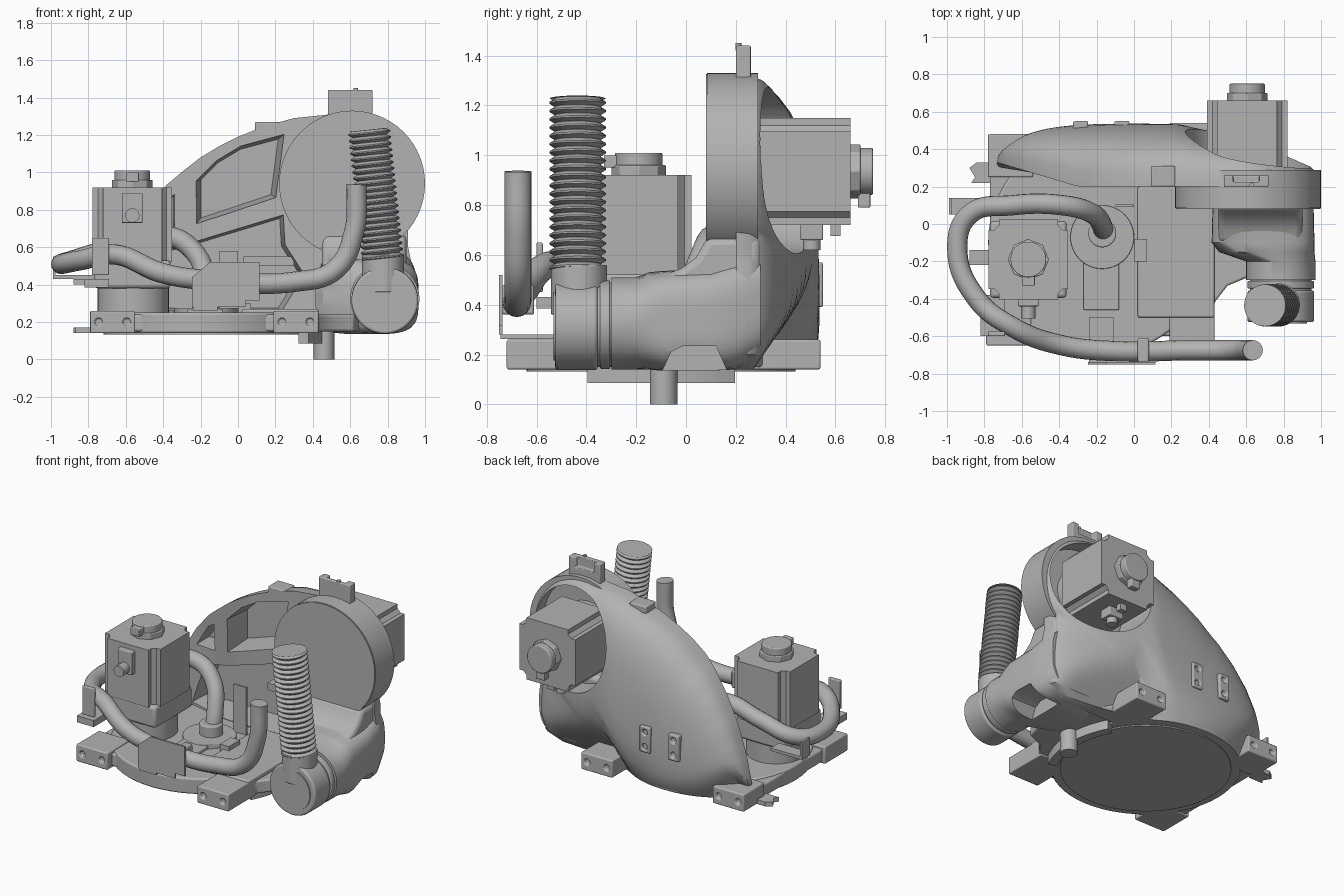
import bpy, bmesh, math
from mathutils import Vector, Matrix

cube = bpy.data.objects.get("Cube")
if cube:
    bpy.data.objects.remove(cube, do_unlink=True)

grey = bpy.data.materials.new("machine grey")
grey.use_nodes = True
grey.diffuse_color = (0.45, 0.45, 0.45, 1)
grey.node_tree.nodes["Principled BSDF"].inputs["Base Color"].default_value = grey.diffuse_color


def place(axis, u, v, w):
    return {"x": (w, u, v), "y": (u, w, v), "z": (u, v, w)}[axis]


def loft(name, rings, bevel=0):
    """Skin closed rings of equal length and cap both ends."""
    bm = bmesh.new()
    rows = [[bm.verts.new(p) for p in ring] for ring in rings]
    n = len(rows[0])
    for a, b in zip(rows, rows[1:]):
        for i in range(n):
            bm.faces.new((a[i], a[(i + 1) % n], b[(i + 1) % n], b[i]))
    bm.faces.new(rows[0])
    bm.faces.new(rows[-1])
    bmesh.ops.recalc_face_normals(bm, faces=bm.faces)
    mesh = bpy.data.meshes.new(name)
    bm.to_mesh(mesh)
    bm.free()
    mesh.materials.append(grey)
    ob = bpy.data.objects.new(name, mesh)
    bpy.context.collection.objects.link(ob)
    if bevel:
        mod = ob.modifiers.new("bevel", "BEVEL")
        mod.width, mod.segments = bevel, 3
        mod.limit_method = "ANGLE"
    return ob


def prism(name, axis, pts, lo, hi, bevel=0, taper=1):
    mu = sum(p[0] for p in pts) / len(pts)
    mv = sum(p[1] for p in pts) / len(pts)
    far = [(mu + (u - mu) * taper, mv + (v - mv) * taper) for u, v in pts]
    return loft(name, [[place(axis, u, v, lo) for u, v in pts],
                       [place(axis, u, v, hi) for u, v in far]], bevel)


def oval(u, v, ru, rv, power=2, n=56):
    """Superellipse: power 2 is round, higher is squarer."""
    pts = []
    for i in range(n):
        c, s = math.cos(math.tau * i / n), math.sin(math.tau * i / n)
        k = (abs(c) ** power + abs(s) ** power) ** (-1 / power)
        pts.append((u + ru * c * k, v + rv * s * k))
    return pts


def circle(u, v, r, n=56):
    return oval(u, v, r, r, 2, n)


def arc(u, v, r, start, end, step):
    return [(u + r * math.cos(math.radians(d)), v + r * math.sin(math.radians(d)))
            for d in range(start, end, step)]


def cyl(name, axis, u, v, r, lo, hi, bevel=0):
    return prism(name, axis, circle(u, v, r), lo, hi, bevel)


def box(name, x, y, z, bevel=0):
    return prism(name, "z", [(x[0], y[0]), (x[1], y[0]), (x[1], y[1]), (x[0], y[1])], *z, bevel)


def cut(ob, *cutters):
    bpy.context.view_layer.objects.active = ob
    for c in cutters:
        mod = ob.modifiers.new("cut", "BOOLEAN")
        mod.operation, mod.object, mod.solver = "DIFFERENCE", c, "EXACT"
        bpy.ops.object.modifier_apply(modifier=mod.name)


def discard(*obs):
    for ob in obs:
        bpy.data.objects.remove(ob, do_unlink=True)


def tube(name, pts, r):
    cu = bpy.data.curves.new(name, "CURVE")
    cu.dimensions, cu.bevel_depth, cu.use_fill_caps = "3D", r, True
    cu.bevel_resolution = 6
    sp = cu.splines.new("BEZIER")
    sp.bezier_points.add(len(pts) - 1)
    for bp, p in zip(sp.bezier_points, pts):
        bp.co = p
        bp.handle_left_type = bp.handle_right_type = "AUTO"
    cu.materials.append(grey)
    ob = bpy.data.objects.new(name, cu)
    bpy.context.collection.objects.link(ob)
    bpy.ops.object.select_all(action="DESELECT")
    ob.select_set(True)
    bpy.context.view_layer.objects.active = ob
    bpy.ops.object.convert(target="MESH")


def motor_section(u, v, h):
    """Square with stepped and chamfered corners."""
    a, b = h - 0.055, h - 0.03
    pts = []
    for c, s in ((1, 0), (0, 1), (-1, 0), (0, -1)):
        pts += [(u + p * c - q * s, v + p * s + q * c) for p, q in ((h, a), (b, a), (a, b), (a, h))]
    return pts


# Domed arm shell: outline rings shrink towards the bottom while moving back
HUB = (0.61, 0.94)
outline = [(-0.74, 0.14), (-0.735, 0.2), (-0.73, 0.3), (-0.7, 0.42), (-0.66, 0.52), (-0.6, 0.65), (-0.5, 0.8),
           (-0.38, 0.935), (-0.29, 1.01), (-0.2, 1.08), (-0.1, 1.14), (0, 1.19), (0.15, 1.25), (0.3, 1.29)]
outline += arc(*HUB, 0.385, -39, 106, 8)[::-1]
outline += [(0.91, 0.6), (0.93, 0.5), (0.94, 0.4), (0.94, 0.32), (0.9, 0.2), (0.78, 0.14)]
outline = [((a[0] * (3 - k) + b[0] * k) / 3, (a[1] * (3 - k) + b[1] * k) / 3)
           for a, b in zip(outline, outline[1:] + outline[:1]) for k in range(3)]


def shell_ring(s):
    ring = []
    for px, pz in outline:
        x, z = px * s, 0.14 + (pz - 0.14) * s
        front = 0.2 + 0.3 * max(0, -px - 0.3)
        back = 0.54 - 0.2 * max(0, x - 0.25)
        y = front + (back - front) * (1 - s ** 3) ** (1 / 3)
        # the foot of the wall draws in softly to the round base
        foot = max(0.27, math.sqrt(max(0, 0.36 - (x + 0.18) ** 2)) - 0.1) + 0.7 * (z - 0.14)
        ring.append((x, (y ** -16 + foot ** -16) ** (-1 / 16), z))
    return ring


shell = loft("arm_shell", [shell_ring(s) for s in (1, 0.995, 0.98, 0.95, 0.9, 0.85, 0.8, 0.74, 0.68, 0.61,
                                                   0.54, 0.47, 0.4, 0.32, 0.24, 0.14, 0.06)])
hub = cyl("hub_ring", "y", *HUB, 0.39, 0.085, 0.29)
bore = cyl("bore_cutter", "y", *HUB, 0.335, 0.21, 0.9)
pocket = prism("pocket_cutter", "y", [(-0.25, 0.69), (-0.25, 0.95), (-0.13, 1.07), (0.02, 1.16),
               (0.28, 1.23), (0.23, 0.85)], 0, 0.39, 0, 0.78)
side_pocket = prism("side_pocket_cutter", "y", [(-0.53, 0.66), (-0.33, 0.68), (-0.33, 0.9), (-0.39, 0.86)],
                    0, 0.39, 0, 0.75)
cavity = prism("cavity_cutter", "y", [(-0.6, 0.24), (-0.46, 0.58), (-0.27, 0.63), (0.26, 0.79),
               (0.27, 0.62), (0.38, 0.45), (0.25, 0.24)], 0, 0.41, 0, 0.87)
cut(shell, pocket, side_pocket, cavity, bore)
cut(hub, bore)
discard(bore, pocket, side_pocket, cavity)
cyl("hub_cover", "y", *HUB, 0.386, 0.08, 0.1)
box("cavity_rail", (0.03, 0.3), (0.28, 0.42), (0.5, 0.55))

# Brackets and pads on the shell
top = box("top_bracket", (0.48, 0.72), (0.2, 0.26), (1.3, 1.44), 0.006)
notch = box("bracket_cutter", (0.53, 0.67), (0.225, 0.4), (1.37, 1.6))
cut(top, notch)
discard(notch)
cyl("bracket_pin", "z", 0.63, 0.21, 0.012, 1.42, 1.45)
box("lifting_pad", (0.09, 0.22), (0.2, 0.31), (1.22, 1.27), 0.008)


def drilled_plate(name, x, y, z, holes, side):
    """Box with round holes sunk into its front (-1) or back (1) face."""
    plate = box(name, x, y, z, 0.008)
    face = y[0] if side < 0 else y[1]
    for hx, hz in holes:
        c = cyl("hole_cutter", "y", hx, hz, 0.02, face - 0.02, face + 0.02)
        cut(plate, c)
        discard(c)


for x in (-0.285, -0.065):
    drilled_plate("back_pad", (x - 0.04, x + 0.04), (0.48, 0.55), (0.39, 0.57),
                  [(x, 0.43), (x, 0.53)], 1)

# Base: round foot, deck and drilled feet
cyl("base_disc", "z", -0.18, -0.1, 0.6, 0.14, 0.25, 0.012)
cyl("base_underside", "z", -0.18, -0.1, 0.54, 0.132, 0.15)
prism("base_deck", "z", [(-0.77, -0.4), (-0.6, -0.6), (0.42, -0.6), (0.43, -0.42), (0.5, -0.33),
      (0.62, -0.28), (0.7, 0.0), (0.6, 0.25), (0.3, 0.35), (-0.6, 0.4), (-0.77, 0.35)],
      0.15, 0.24, 0.012)
for name, cx, y, side in (("front_foot", -0.67, (-0.65, -0.4), -1), ("front_foot", 0.31, (-0.72, -0.4), -1),
                          ("back_foot", -0.66, (0.25, 0.48), 1), ("back_foot", 0.31, (0.25, 0.54), 1)):
    drilled_plate(name, (cx - 0.12, cx + 0.12), y, (0.14, 0.26),
                  [(cx - 0.075, 0.2), (cx + 0.075, 0.2)], side)
box("deck_step", (0.02, 0.43), (-0.5, 0.2), (0.2, 0.27), 0.01)
box("deck_pad", (-0.27, -0.08), (-0.46, -0.2), (0.2, 0.27), 0.006)
prism("stop_arc", "z", arc(-0.18, -0.1, 0.63, -28, 29, 4) + arc(-0.18, -0.1, 0.57, -28, 29, 4)[::-1],
      0.085, 0.16)
cyl("stop_pin", "z", 0.46, -0.09, 0.055, 0, 0.16)
prism("side_hook", "z", [(-0.76, 0.22), (-0.87, 0.22), (-0.85, 0.25), (-0.88, 0.3), (-0.84, 0.33),
      (-0.76, 0.33)], 0.14, 0.17)

# Shoulder: round barrel swelling into a squarer body behind, relieved below
sections = [(-0.3, circle(0.785, 0.325, 0.185)), (-0.2, circle(0.785, 0.325, 0.185)),
            (-0.15, oval(0.71, 0.335, 0.255, 0.195, 3)), (-0.1, oval(0.69, 0.335, 0.275, 0.2, 4)),
            (0.1, oval(0.69, 0.34, 0.27, 0.205, 4)), (0.2, oval(0.69, 0.36, 0.26, 0.22, 4)),
            (0.3, oval(0.69, 0.4, 0.23, 0.22, 3))]
shoulder = loft("shoulder", [[place("y", u, v, y) for u, v in pts] for y, pts in sections])
relief = prism("relief_cutter", "x", [(-0.11, 0.1), (-0.06, 0.21), (-0.01, 0.235), (0.12, 0.235),
               (0.18, 0.1)], 0.76, 1.1)
cut(shoulder, relief)
discard(relief)
prism("shoulder_fillet", "x", [(0.3, 0.4), (-0.1, 0.4), (-0.1, 0.515), (-0.02, 0.545), (0.04, 0.59),
      (0.085, 0.67), (0.3, 0.67)], 0.45, 0.9, 0.03)
cyl("joint_neck", "y", 0.785, 0.32, 0.165, -0.37, -0.28)
cyl("joint_flange", "y", 0.785, 0.32, 0.178, -0.345, -0.305, 0.006)
cyl("joint_ring", "y", 0.785, 0.315, 0.178, -0.525, -0.355, 0.012)
cyl("joint_cap", "y", 0.785, 0.315, 0.14, -0.532, -0.5)
cyl("bellows_collar", "z", 0.775, -0.43, 0.112, 0.36, 0.56, 0.006)

# Bellows: rippled tube, leaning slightly
start, end = Vector((0.775, -0.435, 0.53)), Vector((0.7, -0.435, 1.228))
tilt = Matrix.Rotation(math.atan2(end.x - start.x, end.z - start.z), 3, "Y")
ripples, rings = 21, []
for i in range(ripples):
    for part, r in ((0, 0.092), (0.4, 0.113), (0.6, 0.113), (1, 0.092)):
        p = start.lerp(end, (i + part * 0.97) / ripples)
        rings.append([p + tilt @ Vector((u, v, 0)) for u, v in circle(0, 0, r, 40)])
rings.append([end + tilt @ Vector((u, v, 0)) for u, v in circle(0, 0, 0.112, 40)])
loft("bellows", rings)

# Rear motor, pointing back through the bore
prism("rear_motor", "y", motor_section(0.605, 0.935, 0.215), 0.27, 0.66)
cyl("rear_motor_flange", "y", 0.605, 0.935, 0.2, 0.2, 0.3)
prism("rear_encoder", "y", circle(0.605, 0.935, 0.11, 8), 0.65, 0.7, 0.005)
cyl("rear_encoder_cap", "y", 0.605, 0.935, 0.095, 0.69, 0.75, 0.006)
box("rear_encoder_plug", (0.57, 0.64), (0.69, 0.74), (0.79, 0.9), 0.005)
box("rear_connector", (0.55, 0.66), (0.46, 0.55), (0.66, 0.75), 0.005)
cyl("rear_connector_plug", "z", 0.605, 0.505, 0.035, 0.62, 0.7)
box("rear_connector_tab", (0.58, 0.63), (0.58, 0.62), (0.675, 0.75))

# Upright motor on its pedestal
prism("upright_motor", "z", motor_section(-0.565, -0.19, 0.213), 0.52, 0.92)
box("motor_flange", (-0.77, -0.36), (-0.395, 0.015), (0.38, 0.53), 0.02)
cyl("motor_pedestal", "z", -0.56, -0.19, 0.19, 0.22, 0.4, 0.01)
prism("upright_encoder", "z", circle(-0.565, -0.19, 0.11, 8), 0.91, 0.96, 0.005)
cyl("upright_encoder_cap", "z", -0.565, -0.19, 0.095, 0.95, 1.01, 0.006)
box("upright_encoder_plug", (-0.6, -0.53), (-0.33, -0.25), (0.95, 1.0), 0.005)
box("upright_connector", (-0.62, -0.51), (-0.44, -0.39), (0.73, 0.89), 0.006)
cyl("upright_connector_plug", "y", -0.565, 0.77, 0.038, -0.505, -0.42)

# Cable run: up beside the bellows, round the motor and down into the centre
tube("cable_hose", [(0.635, -0.675, 0.935), (0.62, -0.675, 0.68), (0.52, -0.675, 0.48), (0.3, -0.675, 0.415),
     (-0.1, -0.68, 0.42), (-0.4, -0.645, 0.46), (-0.65, -0.55, 0.56), (-0.84, -0.4, 0.53),
     (-0.945, -0.13, 0.51), (-0.88, 0.05, 0.53), (-0.65, 0.1, 0.6), (-0.38, 0.1, 0.66),
     (-0.23, 0.06, 0.57), (-0.17, -0.01, 0.4), (-0.17, -0.05, 0.25)], 0.054)
cyl("hose_seat", "z", -0.17, -0.07, 0.17, 0.2, 0.275, 0.005)
cyl("hose_gland", "z", -0.17, -0.05, 0.075, 0.25, 0.35, 0.008)
box("seat_tab", (0.0, 0.07), (-0.2, -0.08), (0.2, 0.3))
box("centre_bracket", (-0.1, 0.0), (0.09, 0.105), (0.24, 0.58))
prism("front_plate", "y", [(-0.245, 0.28), (0.04, 0.28), (0.04, 0.315), (0.115, 0.315), (0.115, 0.52),
      (-0.15, 0.52), (-0.245, 0.44)], -0.75, -0.737)
box("front_plate_arm", (-0.24, -0.11), (-0.745, -0.5), (0.262, 0.28))
box("hose_clamp", (0.02, 0.08), (-0.74, -0.61), (0.36, 0.48), 0.01)
box("side_clamp", (-0.78, -0.69), (-0.6, -0.575), (0.45, 0.65), 0.006)
box("side_clamp_arm", (-0.82, -0.69), (-0.6, -0.38), (0.385, 0.43))
box("rear_clamp", (-0.99, -0.75), (0.05, 0.14), (0.43, 0.45))
box("rear_clamp_post", (-0.99, -0.975), (0.05, 0.14), (0.43, 0.55))
box("flange_bracket", (-0.88, -0.74), (-0.22, -0.14), (0.4, 0.43))

# Smooth shading with crisp edges
bpy.ops.object.select_all(action="DESELECT")
for ob in bpy.context.scene.objects:
    if ob.type == "MESH" and grey.name in ob.data.materials:
        ob.select_set(True)
        bpy.context.view_layer.objects.active = ob
bpy.ops.object.shade_smooth_by_angle(angle=math.radians(32))
